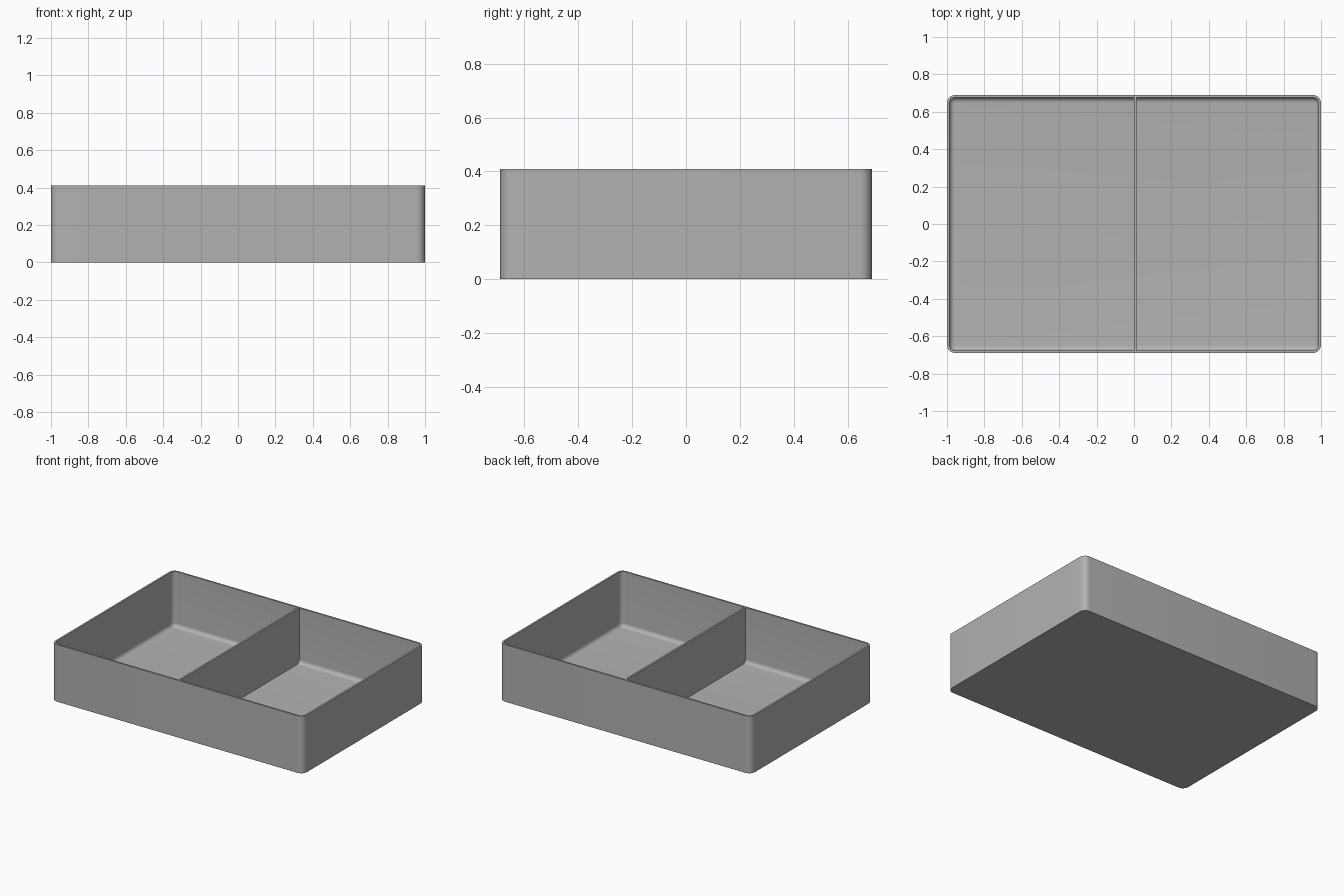
import bpy, bmesh, math

cube = bpy.data.objects.get("Cube")
if cube:
    bpy.data.objects.remove(cube, do_unlink=True)

HALF_X, HALF_Y, HEIGHT = 1.0, 0.69, 0.41
WALL, CORNER, FILLET = 0.013, 0.045, 0.028
STEPS = 8

grey = bpy.data.materials.new("plain grey")
grey.use_nodes = True
colour = (0.445, 0.445, 0.445, 1)
grey.diffuse_color = colour
grey.node_tree.nodes["Principled BSDF"].inputs["Base Color"].default_value = colour


def add_object(name, bm):
    bmesh.ops.recalc_face_normals(bm, faces=bm.faces)
    mesh = bpy.data.meshes.new(name)
    bm.to_mesh(mesh)
    bm.free()
    mesh.materials.append(grey)
    obj = bpy.data.objects.new(name, mesh)
    bpy.context.collection.objects.link(obj)
    return obj


def rounded_ring(bm, inset, z):
    """Rounded rectangle of vertices, moved inwards by inset."""
    ring = []
    radius = CORNER - inset
    for quarter, (sx, sy) in enumerate([(1, 1), (-1, 1), (-1, -1), (1, -1)]):
        for i in range(STEPS + 1):
            a = (quarter + i / STEPS) * math.pi / 2
            ring.append(bm.verts.new((sx * (HALF_X - CORNER) + radius * math.cos(a),
                                      sy * (HALF_Y - CORNER) + radius * math.sin(a), z)))
    return ring


# Tray: wall section swept round the rounded outline, with a curved inner foot
section = [(0, 0), (0, HEIGHT), (WALL, HEIGHT)]
for i in range(STEPS + 1):
    a = i / STEPS * math.pi / 2
    section.append((WALL + FILLET * (1 - math.cos(a)),
                    WALL + FILLET * (1 - math.sin(a))))
bm = bmesh.new()
rings = [rounded_ring(bm, inset, z) for inset, z in section]
for lower, upper in zip(rings, rings[1:]):
    for i in range(len(lower)):
        j = (i + 1) % len(lower)
        bm.faces.new((lower[i], lower[j], upper[j], upper[i]))
bm.faces.new(rings[0])
bm.faces.new(rings[-1])
tray = add_object("tray", bm)
bpy.ops.object.select_all(action="DESELECT")
tray.select_set(True)
bpy.context.view_layer.objects.active = tray
bpy.ops.object.shade_smooth_by_angle(angle=math.radians(35))

# Divider: thin upright panel between the two compartments
bm = bmesh.new()
bmesh.ops.create_cube(bm, size=1)
bottom, top = WALL / 2, HEIGHT - 0.001
for v in bm.verts:
    v.co.x = v.co.x * WALL + WALL / 2
    v.co.y *= 2 * HALF_Y - WALL
    v.co.z = top if v.co.z > 0 else bottom
add_object("divider", bm)
